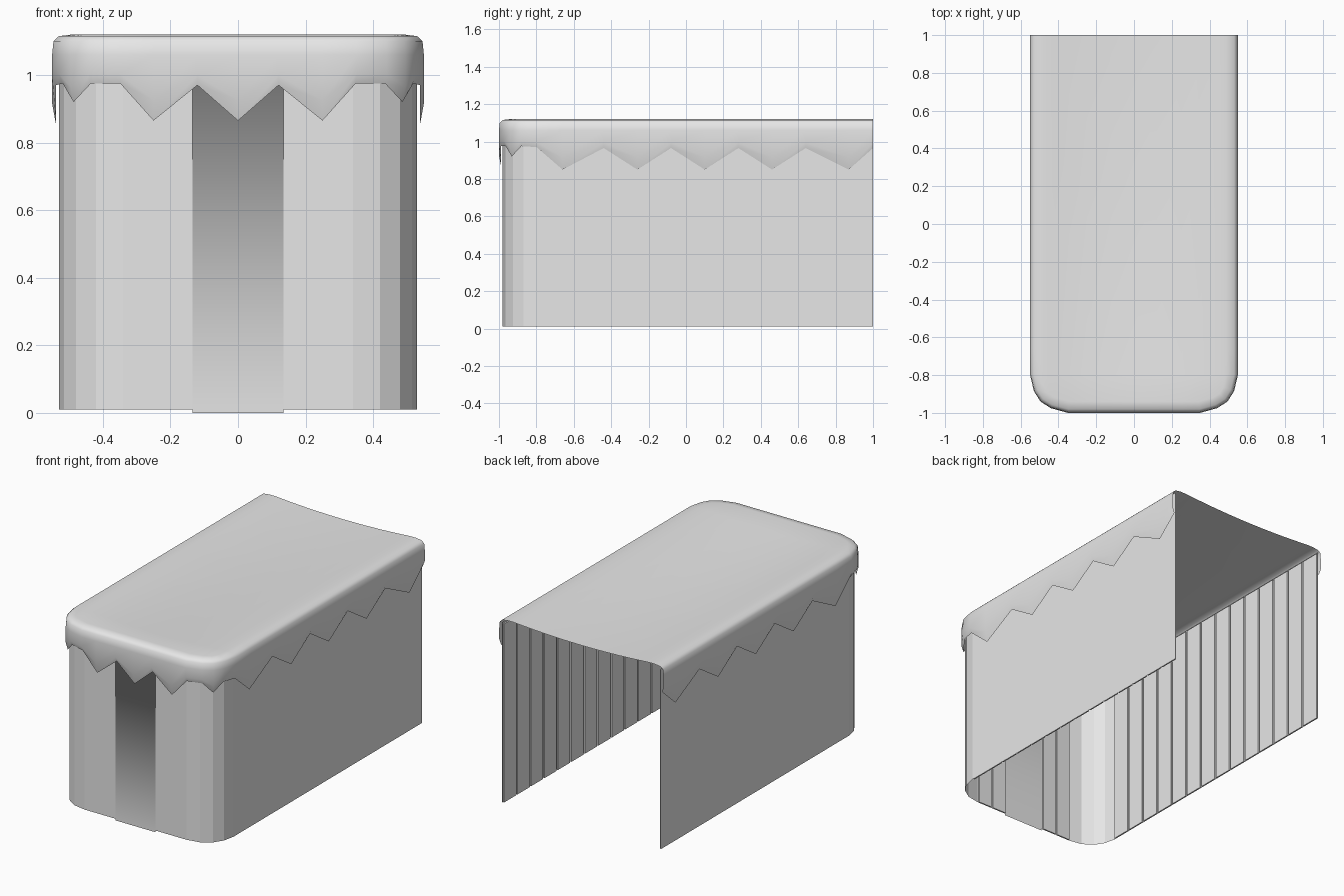
import bpy, bmesh
from mathutils import Vector

cube = bpy.data.objects.get("Cube")
if cube:
    bpy.data.objects.remove(cube, do_unlink=True)

grey = bpy.data.materials.new("plain_grey")
grey.use_nodes = True
grey.diffuse_color = (0.8, 0.8, 0.8, 1)
grey.node_tree.nodes["Principled BSDF"].inputs["Base Color"].default_value = (0.8, 0.8, 0.8, 1)


def finish(bm, name, smooth=False):
    mesh = bpy.data.meshes.new(name)
    for f in bm.faces:
        f.smooth = smooth
    bm.to_mesh(mesh)
    bm.free()
    mesh.materials.append(grey)
    obj = bpy.data.objects.new(name, mesh)
    bpy.context.collection.objects.link(obj)
    return obj


def mirrored(half):
    """Turn a half path running from the centre to the back into a full U."""
    return [(-p[0], *p[1:]) for p in reversed(half) if p[0] > 0] + half


def quad(bm, *points):
    return bm.faces.new([bm.verts.new(p) for p in points])


# Draped cover: half path of x, y and the height of the jagged hem
front = [(0, -1, .865), (.12, -1, .97), (.25, -1, .865), (.35, -1, .975),
         (.44, -.975, .975), (.495, -.94, .92), (.53, -.885, .975), (.55, -.8, .97)]
side = [(.55, y, z) for y, z in
        ((-.66, .85), (-.44, .965), (-.26, .85), (-.08, .965), (.10, .85),
         (.28, .965), (.46, .85), (.64, .965), (.87, .85), (1, .965))]
path = mirrored(front + side)
bm = bmesh.new()
rings = []
for i, (x, y, hem) in enumerate(path):
    a, b = path[max(i - 1, 0)], path[min(i + 1, len(path) - 1)]
    t = Vector((b[0] - a[0], b[1] - a[1])).normalized()
    inward = Vector((-t.y, t.x))
    levels = ((.06, 1.12), (.02, 1.115), (.004, 1.10), (0, 1.06),
              (0, hem * .7 + .32), (.012, hem))
    rings.append([bm.verts.new((x + inward.x * d, y + inward.y * d, z)) for d, z in levels])
for r, s in zip(rings, rings[1:]):
    for k in range(len(r) - 1):
        bm.faces.new((r[k + 1], s[k + 1], s[k], r[k]))

# Roof of the cover: long strips that sag gently behind the front lip
n = len(side)
top = [r[0] for r in rings]
cols = []
for v in top[n + 1:-n - 1]:
    sag = .018 * max(0, 1 - (v.co.x / .45) ** 2)
    lip = max(v.co.y + .02, -.8)
    cols.append([v] + [bm.verts.new((v.co.x, y, 1.12 - sag)) for y in (lip, 1)])
for c, d in zip(cols, cols[1:]):
    for k in range(2):
        bm.faces.new((c[k], d[k], d[k + 1], c[k + 1]))
bm.faces.new(cols[-1][:1] + top[-n - 1:] + cols[-1][:0:-1])
bm.faces.new(top[:n + 1] + cols[0])
cover = finish(bm, "draped_cover", True)

# Thin faceted wall, open at the back and underneath
wall = [(.135, -.98), (.34, -.98), (.42, -.965), (.48, -.925),
        (.515, -.87), (.53, -.8), (.53, 1)]
bm = bmesh.new()
for (ax, ay), (bx, by) in zip(wall, wall[1:]):
    quad(bm, (ax, ay, .01), (bx, by, .01), (bx, by, 1.1), (ax, ay, 1.1))
    quad(bm, (-bx, by, .01), (-ax, ay, .01), (-ax, ay, 1.1), (-bx, by, 1.1))
quad(bm, (-.135, -.98, .98), (.135, -.98, .98), (.135, -.98, 1.1), (-.135, -.98, 1.1))
bmesh.ops.remove_doubles(bm, verts=bm.verts, dist=.0005)
finish(bm, "outer_wall")

# Front centre panel, blended into a small ledge under the cover
bm = bmesh.new()
rows = [[bm.verts.new((x, y, z)) for x in (-.135, .135)]
        for y, z in ((-.98, 0), (-.98, .98), (-.988, .98))]
for (a, b), (c, d) in zip(rows, rows[1:]):
    bm.faces.new((a, b, d, c))
finish(bm, "front_centre_panel", True)

# Inner planks with narrow gaps
bm = bmesh.new()


def plank(x, y, sx, sy):
    verts = bmesh.ops.create_cube(bm, size=1)["verts"]
    bmesh.ops.scale(bm, vec=(sx, sy, 1.08), verts=verts)
    bmesh.ops.translate(bm, vec=(x, y, .55), verts=verts)


count = 14
pitch = 1.8 / count
for s in (-1, 1):
    for i in range(count):
        plank(s * .525, -.8 + pitch * (i + .5), .008, pitch - .012)
    for x in (.187, .289):
        plank(s * x, -.975, .09, .008)
finish(bm, "inner_planks")
